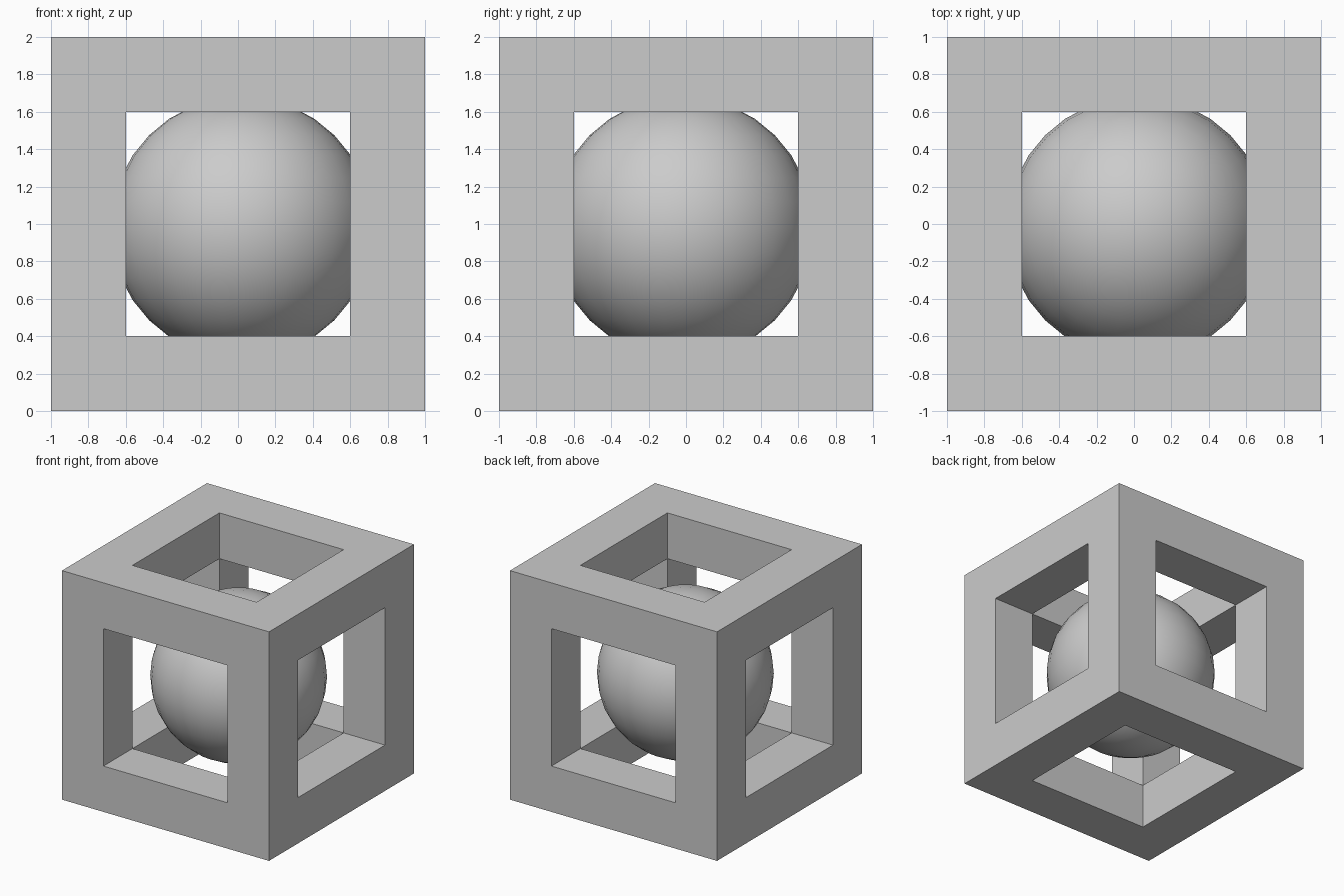
import bpy
import bmesh
from math import radians
from mathutils import Matrix

default = bpy.data.objects.get("Cube")
if default:
    bpy.data.objects.remove(default, do_unlink=True)

SIZE = 2.0
OPENING = 1.2

# One plain grey for everything
grey = bpy.data.materials.new("light_grey")
grey.use_nodes = True
grey.diffuse_color = (0.6, 0.6, 0.6, 1)
grey.node_tree.nodes["Principled BSDF"].inputs["Base Color"].default_value = grey.diffuse_color


def box(name, dims):
    bpy.ops.mesh.primitive_cube_add(size=1, location=(0, 0, SIZE / 2))
    obj = bpy.context.object
    obj.name = name
    obj.data.transform(Matrix.Diagonal((*dims, 1)))
    return obj


# Cube frame: a solid cube with a square tunnel cut along each axis
frame = box("cube_frame", (SIZE, SIZE, SIZE))
frame.data.materials.append(grey)
for axis, label in enumerate("xyz"):
    dims = [OPENING] * 3
    dims[axis] = SIZE * 1.5
    cutter = box("tunnel_cutter_" + label, dims)
    cutter.hide_render = True
    cutter.hide_set(True)
    cutter.display_type = "WIRE"
    cut = frame.modifiers.new("tunnel_" + label, "BOOLEAN")
    cut.operation = "DIFFERENCE"
    cut.solver = "EXACT"
    cut.object = cutter

# Bake the cuts so that the frame stands alone, then drop the cutters
depsgraph = bpy.context.evaluated_depsgraph_get()
baked = bpy.data.meshes.new_from_object(frame.evaluated_get(depsgraph))
frame.modifiers.clear()
frame.data = baked
for label in "xyz":
    bpy.data.objects.remove(bpy.data.objects["tunnel_cutter_" + label], do_unlink=True)

# Merge coplanar pieces left by the cuts
bm = bmesh.new()
bm.from_mesh(baked)
bmesh.ops.remove_doubles(bm, verts=bm.verts, dist=0.0001)
bmesh.ops.dissolve_limit(bm, angle_limit=radians(1), verts=bm.verts, edges=bm.edges)
bm.to_mesh(baked)
bm.free()

# Loose ball inside the frame, slightly off centre
bpy.ops.mesh.primitive_uv_sphere_add(segments=32, ring_count=16, radius=0.7,
                                     location=(0.02, -0.02, 0.98))
ball = bpy.context.object
ball.name = "inner_ball"
ball.data.materials.append(grey)
bpy.ops.object.shade_smooth()
